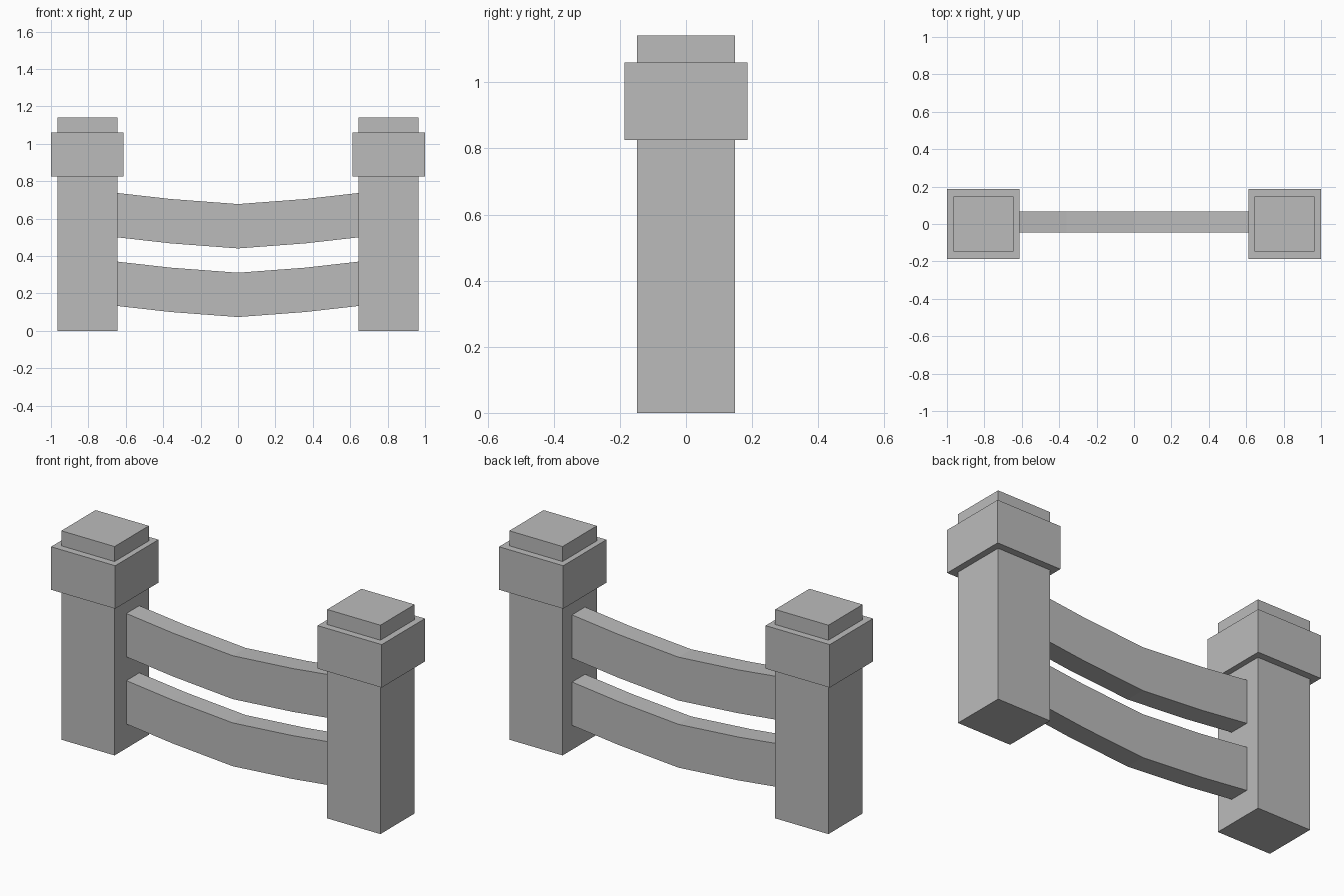
import bpy
import bmesh

cube = bpy.data.objects.get("Cube")
if cube:
    bpy.data.objects.remove(cube, do_unlink=True)

# Plain grey stone
stone = bpy.data.materials.new("grey_stone")
stone.use_nodes = True
colour = (0.5, 0.5, 0.5, 1)
stone.diffuse_color = colour
stone.node_tree.nodes["Principled BSDF"].inputs["Base Color"].default_value = colour


def finish(name, bm):
    bmesh.ops.recalc_face_normals(bm, faces=bm.faces)
    mesh = bpy.data.meshes.new(name)
    bm.to_mesh(mesh)
    bm.free()
    mesh.materials.append(stone)
    obj = bpy.data.objects.new(name, mesh)
    bpy.context.collection.objects.link(obj)


def block(name, x, width, depth, bottom, top):
    bm = bmesh.new()
    bmesh.ops.create_cube(bm, size=1)
    bmesh.ops.scale(bm, vec=(width, depth, top - bottom), verts=bm.verts)
    bmesh.ops.translate(bm, vec=(x, 0, (bottom + top) / 2), verts=bm.verts)
    finish(name, bm)


def rail(name, middle_bottom, height, front, back):
    # Sagging outline in x and z, extruded from front to back
    half = [(0, 0), (0.36, 0.027), (0.643, 0.059)]
    sag = [(-x, z) for x, z in reversed(half[1:])] + half
    lower = [(x, middle_bottom + z) for x, z in sag]
    outline = lower + [(x, z + height) for x, z in reversed(lower)]
    bm = bmesh.new()
    face = bm.faces.new([bm.verts.new((x, front, z)) for x, z in outline])
    extruded = bmesh.ops.extrude_face_region(bm, geom=[face])["geom"]
    verts = [v for v in extruded if isinstance(v, bmesh.types.BMVert)]
    bmesh.ops.translate(bm, vec=(0, back - front, 0), verts=verts)
    finish(name, bm)


# Two posts, each with a wide collar and a cap
for side, sign in (("left", 1), ("right", -1)):
    x = sign * 0.804
    block(side + "_post", x, 0.322, 0.296, 0, 0.825)
    block(side + "_collar", sign * 0.806, 0.388, 0.373, 0.825, 1.06)
    block(side + "_cap", x, 0.322, 0.296, 1.06, 1.142)

# Two sagging rails between the posts
rail("upper_rail", 0.441, 0.237, -0.046, 0.066)
rail("lower_rail", 0.074, 0.237, -0.046, 0.066)
